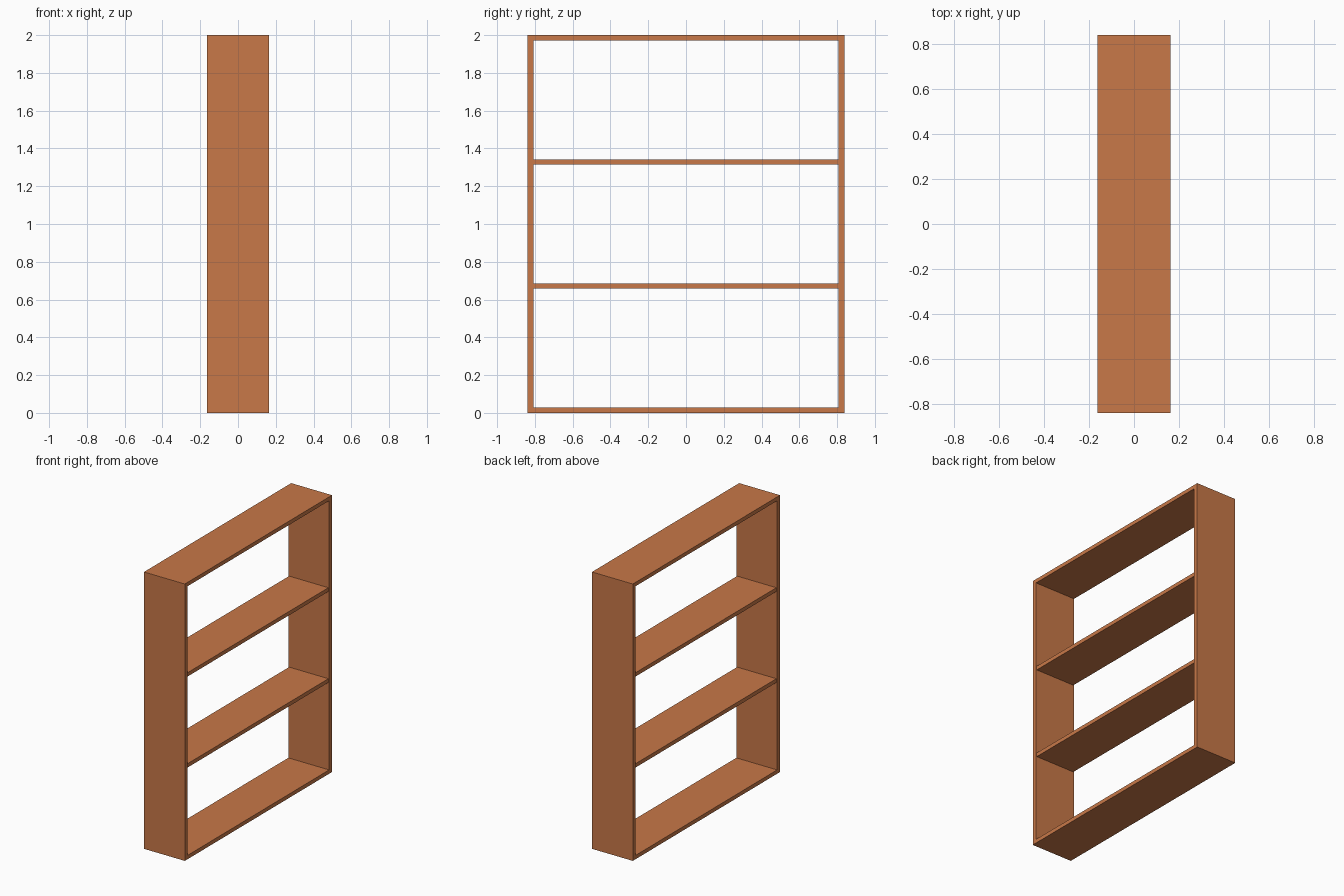
import bpy

if "Cube" in bpy.data.objects:
    bpy.data.objects.remove(bpy.data.objects["Cube"])

W, H, D = 1.68, 2.0, 0.326   # overall width (y), height (z), depth (x)
SIDE, SHELF = 0.033, 0.028   # board thicknesses

wood = bpy.data.materials.new("warm wood")
wood.diffuse_color = (0.578, 0.188, 0.065, 1)
wood.use_nodes = True
wood.node_tree.nodes["Principled BSDF"].inputs["Base Color"].default_value = wood.diffuse_color


def board(name, size, loc):
    bpy.ops.mesh.primitive_cube_add(size=1, location=loc)
    ob = bpy.context.object
    ob.name = name
    ob.scale = size
    bpy.ops.object.transform_apply(location=False, rotation=False, scale=True)
    ob.data.materials.append(wood)
    return ob


# upright side panels
for s, name in ((-1, "left_side_panel"), (1, "right_side_panel")):
    board(name, (D, SIDE, H), (0, s * (W - SIDE) / 2, H / 2))

# bottom, two shelves and top, evenly spaced between the sides
step = (H - SHELF) / 3
for i, name in enumerate(("bottom_board", "lower_shelf", "upper_shelf", "top_board")):
    depth = D if i in (0, 3) else D - 0.012
    board(name, (depth, W - 2 * SIDE, SHELF), (0, 0, SHELF / 2 + i * step))
